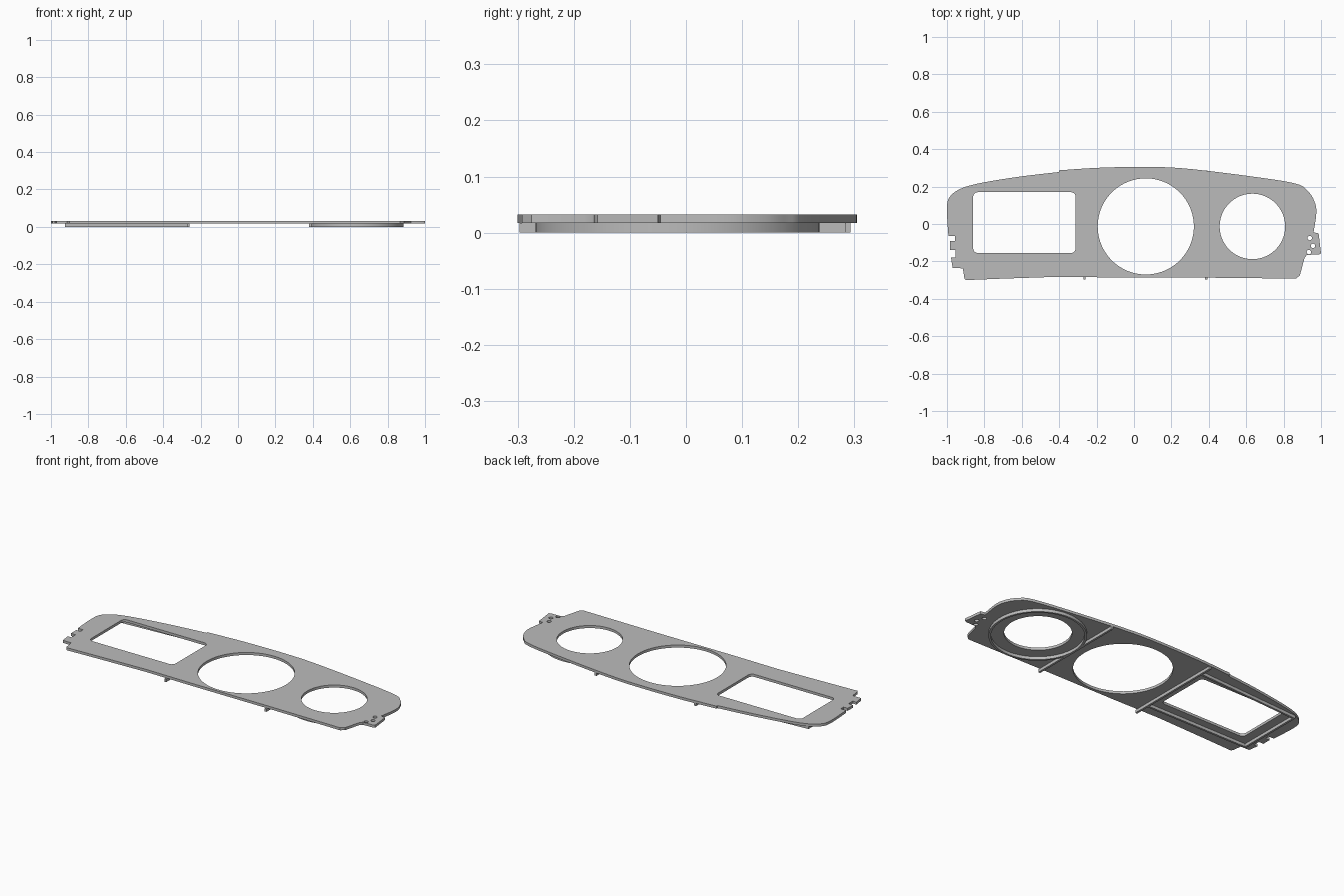
import bpy
from math import cos, sin, pi
from mathutils import Vector

if "Cube" in bpy.data.objects:
    bpy.data.objects.remove(bpy.data.objects["Cube"], do_unlink=True)

PLATE_BOTTOM, PLATE_TOP = 0.017, 0.032

grey = bpy.data.materials.new("panel grey")
grey.use_nodes = True
grey.diffuse_color = (0.5, 0.5, 0.5, 1)
grey.node_tree.nodes["Principled BSDF"].inputs["Base Color"].default_value = grey.diffuse_color


def circle(x, y, r, n=96):
    return [(x + r * cos(2 * pi * i / n), y + r * sin(2 * pi * i / n)) for i in range(n)]


def rounded_rect(x0, x1, y0, y1, r, n=6):
    corners = [(x1 - r, y1 - r), (x0 + r, y1 - r), (x0 + r, y0 + r), (x1 - r, y0 + r)]
    return [(cx + r * cos(pi / 2 * (q + i / n)), cy + r * sin(pi / 2 * (q + i / n)))
            for q, (cx, cy) in enumerate(corners) for i in range(n + 1)]


def smooth_path(points, steps=6):
    """Catmull-Rom curve through the points."""
    p = [Vector(c) for c in points]
    p = [p[0]] + p + [p[-1]]
    out = []
    for a, b, c, d in zip(p, p[1:], p[2:], p[3:]):
        for i in range(steps):
            t = i / steps
            out.append(tuple(0.5 * (2 * b + (c - a) * t + (2 * a - 5 * b + 4 * c - d) * t * t
                                    + (3 * b - a - 3 * c + d) * t ** 3)))
    return out + [points[-1]]


def slab(name, loops, z0, z1):
    """Extrude closed outlines; inner outlines become holes."""
    curve = bpy.data.curves.new(name, "CURVE")
    curve.dimensions = "2D"
    curve.fill_mode = "BOTH"
    curve.extrude = (z1 - z0) / 2
    for loop in loops:
        spline = curve.splines.new("POLY")
        spline.points.add(len(loop) - 1)
        for point, (x, y) in zip(spline.points, loop):
            point.co = (x, y, 0, 1)
        spline.use_cyclic_u = True
    temp = bpy.data.objects.new(name + " outline", curve)
    bpy.context.collection.objects.link(temp)
    bpy.context.view_layer.update()
    mesh = bpy.data.meshes.new_from_object(
        temp.evaluated_get(bpy.context.evaluated_depsgraph_get()))
    bpy.data.objects.remove(temp, do_unlink=True)
    for v in mesh.vertices:
        v.co.z += (z0 + z1) / 2
    mesh.materials.clear()
    mesh.materials.append(grey)
    mesh.name = name
    obj = bpy.data.objects.new(name, mesh)
    bpy.context.collection.objects.link(obj)
    bpy.ops.object.select_all(action="DESELECT")
    obj.select_set(True)
    bpy.context.view_layer.objects.active = obj
    bpy.ops.object.shade_smooth_by_angle()
    return obj


def rib(name, x0, x1, y0, y1):
    slab(name, [[(x0, y0), (x1, y0), (x1, y1), (x0, y1)]], 0, PLATE_BOTTOM)


# Panel outline: curved upper edge, mounting tab, lower edge, notched end
upper_left = smooth_path([(-0.995, -0.03), (-1, 0.09), (-0.985, 0.145), (-0.93, 0.187),
                          (-0.83, 0.217), (-0.62, 0.252), (-0.4, 0.278)])
upper_right = smooth_path([(-0.4, 0.287), (-0.18, 0.301), (0.06, 0.305), (0.27, 0.297),
                           (0.6, 0.258), (0.86, 0.217), (0.93, 0.175), (0.965, 0.12),
                           (0.975, 0.06), (0.96, -0.045)])
tab = [(0.987, -0.05), (1, -0.158), (0.99, -0.163), (0.925, -0.165), (0.912, -0.18)]
lower = [(0.887, -0.275), (0.865, -0.292), (0.4, -0.287), (-0.1, -0.286), (-0.4, -0.282),
         (-0.7, -0.292), (-0.9, -0.3), (-0.907, -0.29), (-0.915, -0.237)]
notches = [(-0.97, -0.235), (-0.978, -0.18), (-0.955, -0.18), (-0.955, -0.14), (-0.985, -0.14),
           (-0.985, -0.09), (-0.958, -0.09), (-0.958, -0.065), (-0.992, -0.065)]

openings = [rounded_rect(-0.86, -0.312, -0.155, 0.17, 0.025),
            circle(0.063, -0.013, 0.257), circle(0.633, -0.013, 0.175)]
screw_holes = [circle(x, y, 0.012, 24) for x, y in
               ((0.94, -0.075), (0.957, -0.117), (0.935, -0.15))]
slab("panel", [upper_left + upper_right + tab + lower + notches] + openings + screw_holes,
     PLATE_BOTTOM, PLATE_TOP)

# Ribs on the underside
slab("round_rib", [circle(0.633, -0.015, 0.253), circle(0.633, -0.015, 0.241)], 0, PLATE_BOTTOM)
rib("inner_left_rib", 0.38, 0.392, -0.297, 0.285)
rib("inner_right_rib", -0.27, -0.258, -0.297, 0.293)
rib("outer_rib", -0.925, -0.913, -0.21, 0.187)
rib("lower_rib", -0.925, -0.258, -0.212, -0.2)
slab("upper_rib", [[(-0.925, 0.175), (-0.258, 0.215), (-0.258, 0.227), (-0.925, 0.187)]],
     0, PLATE_BOTTOM)
